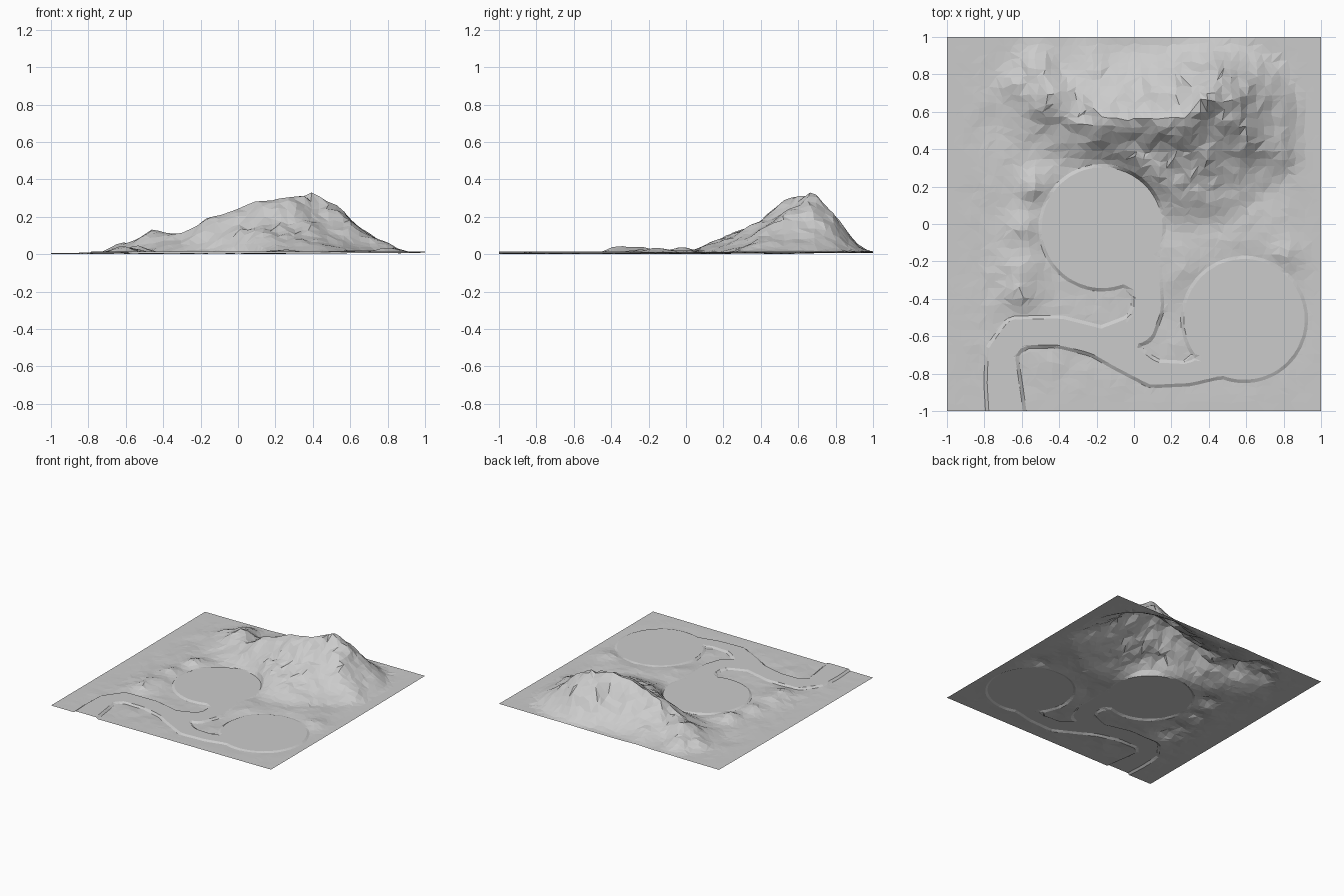
import bpy, bmesh, math
from mathutils import Vector, noise

if "Cube" in bpy.data.objects:
    bpy.data.objects.remove(bpy.data.objects["Cube"])

N = 46
STEP = 2 / N
BANK = .018  # width of the steep bank around the level pads
PAD = .014   # height of the level pads and paths

# Level round pads (x, y, radius) and winding paths (x, y, half width)
PADS = [(-.17, -.02, .323), (.59, -.51, .323)]
PATHS = [
    [(-.675, -1.1, .095), (-.70, -.85, .085), (-.71, -.69, .07), (-.63, -.58, .07), (-.4, -.575, .07),
     (-.2, -.625, .07), (-.06, -.70, .075), (.1, -.80, .06), (.3, -.80, .05), (.5, -.72, .08)],
    [(.06, -.22, .07), (.075, -.45, .07), (.03, -.56, .075), (-.15, -.62, .065)],
]
# Mountain crest: x, y, height, front spread, back spread
RIDGE = [(-.5, .58, .04, .2, .3), (-.3, .54, .115, .23, .38), (-.15, .55, .20, .28, .4),
         (.1, .56, .305, .36, .42), (.28, .58, .29, .62, .4), (.4, .69, .35, .66, .32)]
# Small hills: x, y, height, radius
HILLS = [(-.46, .68, .09, .16), (-.52, .86, .075, .13), (-.64, .74, .035, .12), (-.52, .2, .05, .13),
         (-.58, -.02, .035, .14), (-.6, -.25, .042, .16), (-.62, -.38, .03, .12),
         (.0, .34, .025, .12), (.8, .36, .03, .12), (.82, -.15, .03, .15), (.2, -.15, .015, .2),
         (-.25, .9, .03, .18), (.12, .22, .02, .15), (.3, -.25, .01, .2), (.6, -.05, .015, .25)]


def clamp(v):
    return max(0.0, min(1.0, v))


def nearest(p, a, b):
    """Closest point on a segment, returned with all its values interpolated."""
    A, B = Vector(a[:2]), Vector(b[:2])
    t = clamp((p - A).dot(B - A) / (B - A).length_squared)
    return [u + (v - u) * t for u, v in zip(a, b)]


def border(p):
    """Signed distance to the outline of the level parts, negative inside."""
    d = min((p - Vector((x, y))).length - r for x, y, r in PADS)
    for path in PATHS:
        for a, b in zip(path, path[1:]):
            x, y, w = nearest(p, a, b)
            d = min(d, (p - Vector((x, y))).length - w)
    return d


def height(p):
    """Natural land height before the pads are levelled."""
    h = 0
    for a, b in zip(RIDGE, RIDGE[1:]):
        x, y, top, wf, wb = nearest(p, a, b)
        off = p - Vector((x, y))
        d = off.length
        side = .5 - .5 * (off.y / d if d > 1e-6 else 0)
        d = math.hypot(d, .025)
        h = max(h, top * clamp(1 - d / (wb + (wf - wb) * side)) ** 1.35)
    for x, y, top, r in HILLS:
        h += top * math.exp(-2.5 * ((p.x - x) ** 2 + (p.y - y) ** 2) / r ** 2)
    n = noise.noise(Vector((p.x * 5, p.y * 5, 3.1))) + .8 * noise.noise(Vector((p.x * 13, p.y * 13, 7.7)))
    edge = clamp((1 - max(abs(p.x), abs(p.y))) / .2)
    h = h * (1 + .22 * n * clamp(1.5 - h * 4)) + .006 * n * edge
    return max(0, .005 + .004 * p.x + .006 * max(0, p.y) + h * (.35 + .65 * edge))


def cut_along(bm, level):
    """Cut the sheet along a contour at the given distance from the outline."""
    dist = {v: border(v.co.xy) - level for v in bm.verts}
    cuts = []
    for e in bm.edges[:]:
        a, b = e.verts
        da, db = dist[a], dist[b]
        if da * db < 0:
            cuts.append(bmesh.utils.edge_split(e, a, da / (da - db))[1])
    bmesh.ops.connect_verts(bm, verts=cuts)
    bmesh.ops.triangulate(bm, faces=[f for f in bm.faces if len(f.verts) > 3])


# Flat irregular sheet
bm = bmesh.new()
grid = []
for j in range(N + 1):
    row = []
    for i in range(N + 1):
        x, y = -1 + i * STEP, -1 + j * STEP
        if 0 < i < N and 0 < j < N:
            x += .6 * STEP * noise.noise(Vector((i * .73, j * .73, 1.5)))
            y += .6 * STEP * noise.noise(Vector((i * .73, j * .73, 9.5)))
        row.append(bm.verts.new((x, y, 0)))
    grid.append(row)
for j in range(N):
    for i in range(N):
        a, b, c, d = grid[j][i], grid[j][i + 1], grid[j + 1][i + 1], grid[j + 1][i]
        if noise.noise(Vector((i * 1.37, j * 1.37, 4.2))) > 0:
            a, b, c, d = b, c, d, a
        bm.faces.new((a, b, c))
        bm.faces.new((a, c, d))

# Crisp bank outlines, then raise the land around the level pads
cut_along(bm, 0)
cut_along(bm, BANK)
for v in bm.verts:
    p = v.co.xy
    d = border(p)
    rise = clamp(d / BANK) if d > .002 else 0
    land = height(p) * (.6 + .4 * clamp(d / .09))
    v.co.z = PAD + (land - PAD) * rise
bmesh.ops.recalc_face_normals(bm, faces=bm.faces[:])
bm.faces.ensure_lookup_table()
if bm.faces[0].normal.z < 0:
    bmesh.ops.reverse_faces(bm, faces=bm.faces[:])

mesh = bpy.data.meshes.new("terrain")
bm.to_mesh(mesh)
bm.free()
terrain = bpy.data.objects.new("terrain", mesh)
bpy.context.collection.objects.link(terrain)
